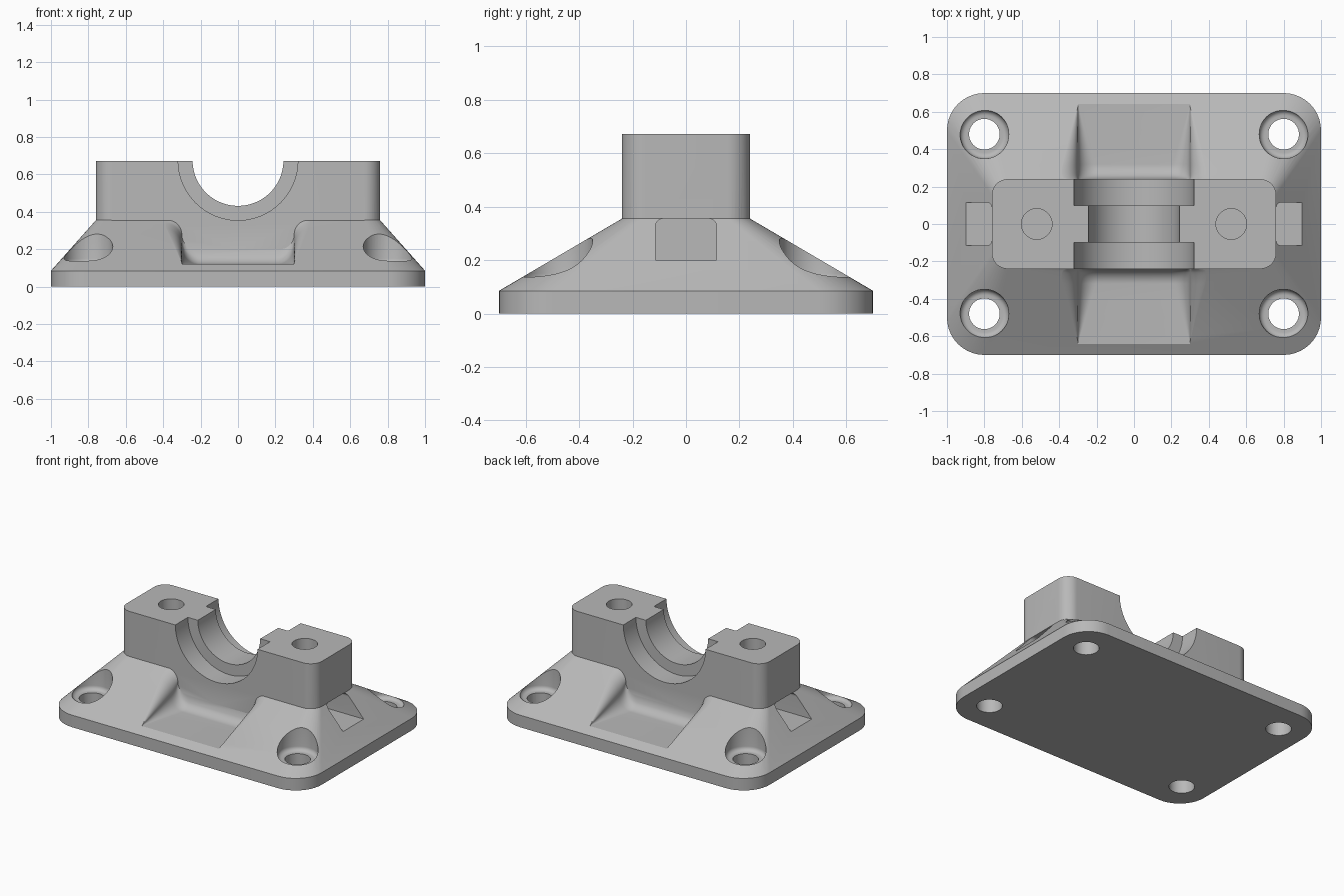
import bpy, bmesh
from math import sin, cos, pi, sqrt, radians
from mathutils import Matrix

if "Cube" in bpy.data.objects:
    bpy.data.objects.remove(bpy.data.objects["Cube"])

grey = bpy.data.materials.new("light_grey")
grey.use_nodes = True
grey.diffuse_color = (0.48, 0.48, 0.48, 1)
grey.node_tree.nodes["Principled BSDF"].inputs["Base Color"].default_value = grey.diffuse_color

SHELF, SHOULDER, TOP = 0.085, 0.355, 0.672
FLOOR = 0.12


def arc(cx, cy, r, start, end, n=10):
    return [(cx + r * cos(start + (end - start) * i / n),
             cy + r * sin(start + (end - start) * i / n)) for i in range(n + 1)]


def rounded_rect(hx, hy, r):
    pts = []
    for k, (sx, sy) in enumerate([(1, 1), (-1, 1), (-1, -1), (1, -1)]):
        pts += arc(sx * (hx - r), sy * (hy - r), r, k * pi / 2, (k + 1) * pi / 2)
    return pts


def loft(name, rings):
    """Skin a stack of equal-length closed rings and cap both ends."""
    bm = bmesh.new()
    loops = [[bm.verts.new(p) for p in ring] for ring in rings]
    n = len(loops[0])
    for a, b in zip(loops, loops[1:]):
        for i in range(n):
            j = (i + 1) % n
            bm.faces.new((a[i], a[j], b[j], b[i]))
    bm.faces.new(loops[0][::-1])
    bm.faces.new(loops[-1])
    bmesh.ops.recalc_face_normals(bm, faces=bm.faces)
    mesh = bpy.data.meshes.new(name)
    bm.to_mesh(mesh)
    bm.free()
    mesh.materials.append(grey)
    obj = bpy.data.objects.new(name, mesh)
    bpy.context.collection.objects.link(obj)
    return obj


def lathe(name, profile, x=0, y=0, n=48):
    """Solid of revolution about z from (radius, height) pairs."""
    return loft(name, [[(x + r * cos(2 * pi * i / n), y + r * sin(2 * pi * i / n), z)
                        for i in range(n)] for r, z in profile])


def combine(target, tool, operation="DIFFERENCE"):
    mod = target.modifiers.new("combine", "BOOLEAN")
    mod.operation, mod.solver, mod.object = operation, "EXACT", tool
    bpy.context.view_layer.objects.active = target
    bpy.ops.object.modifier_apply(modifier=mod.name)
    bpy.data.objects.remove(tool)


# Base plate with the sloping skirt, carried on a little inside the block
def skirt_ring(t, z):
    return [(x, y, z) for x, y in
            rounded_rect(1 - 0.24 * t, 0.7 - 0.46 * t, 0.2 - 0.12 * t)]


rise = SHOULDER - SHELF
body = loft("bearing_housing", [skirt_ring(0, 0)] +
            [skirt_ring(t, SHELF + rise * t) for t in (0, 1.12)])


# Scooped pocket in each long slope, with round floor and rim
def pocket_section(y):
    ye = max(y, 0.24)
    slope = SHELF + (0.7 - ye) * rise / 0.46
    floor = FLOOR
    if ye < 0.32:
        floor += 0.08 - sqrt(max(0, 0.08 ** 2 - (0.32 - ye) ** 2))
    r = min(0.1, max(0.002, (slope - floor) / 2))
    rim = max(slope, floor + 2 * r) + 0.001
    half = arc(0.3 - r, floor + r, r, -pi / 2, 0) + arc(0.3 + r, rim - r, r, pi, pi / 2)
    half.append((0.301 + r, 0.6))
    return [(x, y, z) for x, z in half] + [(-x, y, z) for x, z in half[::-1]]


depths = [0.2] + [0.24 + 0.01 * i for i in range(9)] + [0.4, 0.5, 0.6, 0.639, 0.66, 0.75]
for turn in (0, pi):
    pocket = loft("pocket_cutter", [pocket_section(y) for y in depths])
    pocket.data.transform(Matrix.Rotation(turn, 4, "Z"))
    combine(body, pocket)

# Upright block
outline = rounded_rect(0.76, 0.24, 0.085)
block = loft("block", [[(x, y, z) for x, y in outline] for z in (0.05, TOP)])
combine(body, block, "UNION")

# Half-round saddle: a through bore with a wider step at both ends
for radius, y0, y1 in ((0.243, -0.4, 0.4), (0.32, -0.4, -0.1), (0.32, 0.1, 0.4)):
    circle = arc(0, TOP + 0.003, radius, 0, 2 * pi, 96)[:-1]
    combine(body, loft("bore_cutter", [[(x, y, z) for x, z in circle] for y in (y0, y1)]))

for sx in (-1, 1):
    # Blind bolt hole in the top and nut slot in the end slope
    combine(body, lathe("bolt_cutter", [(0.082, 0.15), (0.082, 0.8)], sx * 0.52))
    slot = [(-0.115, 0.2), (0.115, 0.2)] + arc(0.085, 0.325, 0.03, 0, pi / 2, 6) \
        + arc(-0.085, 0.325, 0.03, pi / 2, pi, 6)
    combine(body, loft("slot_cutter", [[(sx * x, y, z) for y, z in slot] for x in (0.4, 1.1)]))
    # Mounting holes with round-bottomed counterbores
    for sy in (-1, 1):
        sink = [(0.08, FLOOR)] + arc(0.1, FLOOR + 0.03, 0.03, -pi / 2, 0, 6) + [(0.133, 0.5)]
        combine(body, lathe("sink_cutter", sink, sx * 0.8, sy * 0.48))
        combine(body, lathe("hole_cutter", [(0.082, -0.1), (0.082, 0.3)], sx * 0.8, sy * 0.48))

# Smooth rounds, keeping machined edges crisp
bpy.ops.object.select_all(action="DESELECT")
body.select_set(True)
bpy.context.view_layer.objects.active = body
bpy.ops.object.shade_smooth_by_angle(angle=radians(28))
